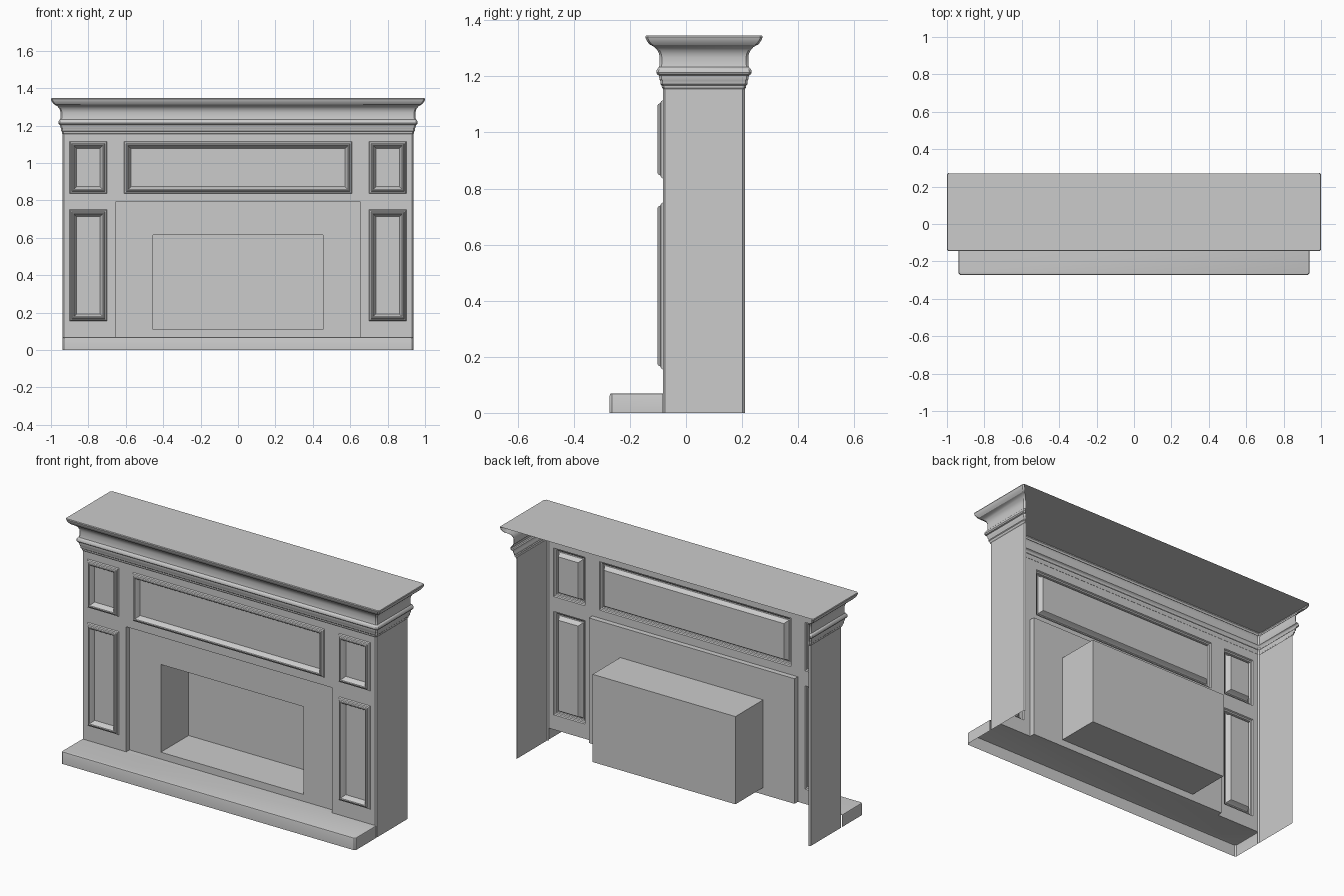
import bpy
import math

if "Cube" in bpy.data.objects:
    bpy.data.objects.remove(bpy.data.objects["Cube"])

HALF, FRONT, BACK, C = 0.937, -0.082, 0.210, 0.008   # body half width, y limits, edge chamfer


def make(name, verts, faces):
    me = bpy.data.meshes.new(name)
    me.from_pydata(verts, [], faces)
    me.update()
    ob = bpy.data.objects.new(name, me)
    bpy.context.collection.objects.link(ob)
    bpy.ops.object.select_all(action='DESELECT')
    ob.select_set(True)
    bpy.context.view_layer.objects.active = ob
    bpy.ops.object.shade_smooth_by_angle(angle=math.radians(30))
    return ob


def loft(name, rings, closed=False, cap=False):
    """Skin a list of equally long point rings."""
    n = len(rings[0])
    verts = [p for r in rings for p in r]
    faces = []
    for k in range(len(rings) - 1):
        for i in range(n if closed else n - 1):
            j = (i + 1) % n
            faces.append((k * n + i, k * n + j, (k + 1) * n + j, (k + 1) * n + i))
    if cap:
        faces.append(tuple(range((len(rings) - 1) * n, len(rings) * n)))
    return make(name, verts, faces)


def rect(b, y, inset=0.0):
    x0, x1, z0, z1 = b[0] + inset, b[1] - inset, b[2] + inset, b[3] - inset
    return [(x0, y, z0), (x1, y, z0), (x1, y, z1), (x0, y, z1)]


def u_ring(d, z, front=FRONT, back=BACK, curl=True):
    """U-shaped plan outline, open at the back, grown outward by d."""
    w, f, b = HALF + d, front - d, back + d
    right = [(w - C, f), (w, f + C)]
    right += [(w, b - C), (w - C, b)] if curl else [(w, back)]
    left = [(-x, y) for x, y in reversed(right)]
    return [(x, y, z) for x, y in left + right]


# Front face sheet with openings for panels and surround
surround = (-0.655, 0.655, 0.07, 0.79)
panels = {
    "centre_panel": (-0.61, 0.61, 0.836, 1.115),
    "upper_left_panel": (-0.90, -0.70, 0.836, 1.115),
    "upper_right_panel": (0.70, 0.90, 0.836, 1.115),
    "lower_left_panel": (-0.90, -0.70, 0.155, 0.75),
    "lower_right_panel": (0.70, 0.90, 0.155, 0.75),
}
holes = list(panels.values()) + [surround]
e = HALF - C
xs = [-e, -0.90, -0.70, -0.655, -0.61, 0.61, 0.655, 0.70, 0.90, e]
zs = [0.07, 0.155, 0.75, 0.79, 0.836, 1.115, 1.16]
verts = [(x, FRONT, z) for z in zs for x in xs]
faces = []
for r in range(len(zs) - 1):
    for c in range(len(xs) - 1):
        cx, cz = (xs[c] + xs[c + 1]) / 2, (zs[r] + zs[r + 1]) / 2
        if not any(b[0] < cx < b[1] and b[2] < cz < b[3] for b in holes):
            a = r * len(xs) + c
            faces.append((a, a + 1, a + 1 + len(xs), a + len(xs)))
make("front_face", verts, faces)

# Side walls with chamfered edges
for name, part in (("left_side", slice(0, 4)), ("right_side", slice(4, 8))):
    loft(name, [u_ring(0, z)[part] for z in (0.0, 0.07, 1.16)])

# Moulded panels: (inset, y) profile
moulding = [(0, -0.082), (0.004, -0.089), (0.011, -0.092), (0.014, -0.099), (0.018, -0.101),
            (0.023, -0.099), (0.027, -0.092), (0.031, -0.086), (0.034, -0.075), (0.037, -0.072)]
for name, b in panels.items():
    loft(name, [rect(b, y, i) for i, y in moulding], closed=True, cap=True)

# Recessed surround and firebox
firebox = (-0.455, 0.455, 0.11, 0.615)
loft("surround_and_firebox",
     [rect(surround, FRONT), rect(surround, -0.052), rect(firebox, -0.052), rect(firebox, 0.20)],
     closed=True, cap=True)

# Crown moulding and mantel shelf: (overhang, z) profile
crown = [(0, 1.155), (0.004, 1.16), (0.005, 1.168), (0.009, 1.172), (0.010, 1.185), (0.013, 1.190),
         (0.014, 1.203), (0.020, 1.206), (0.024, 1.213), (0.023, 1.222), (0.018, 1.230),
         (0.014, 1.233), (0.012, 1.245), (0.012, 1.268), (0.014, 1.280), (0.020, 1.293),
         (0.030, 1.304), (0.042, 1.311), (0.046, 1.312), (0.054, 1.321), (0.061, 1.333),
         (0.063, 1.341), (0.061, 1.346)]
loft("mantel_crown", [u_ring(d, z) for d, z in crown], cap=True)

# Hearth step, open underneath
loft("hearth",
     [u_ring(d, z, front=-0.272, back=FRONT, curl=False)
      for d, z in ((0, 0), (0, 0.062), (-0.002, 0.068), (-0.008, 0.07))], cap=True)
